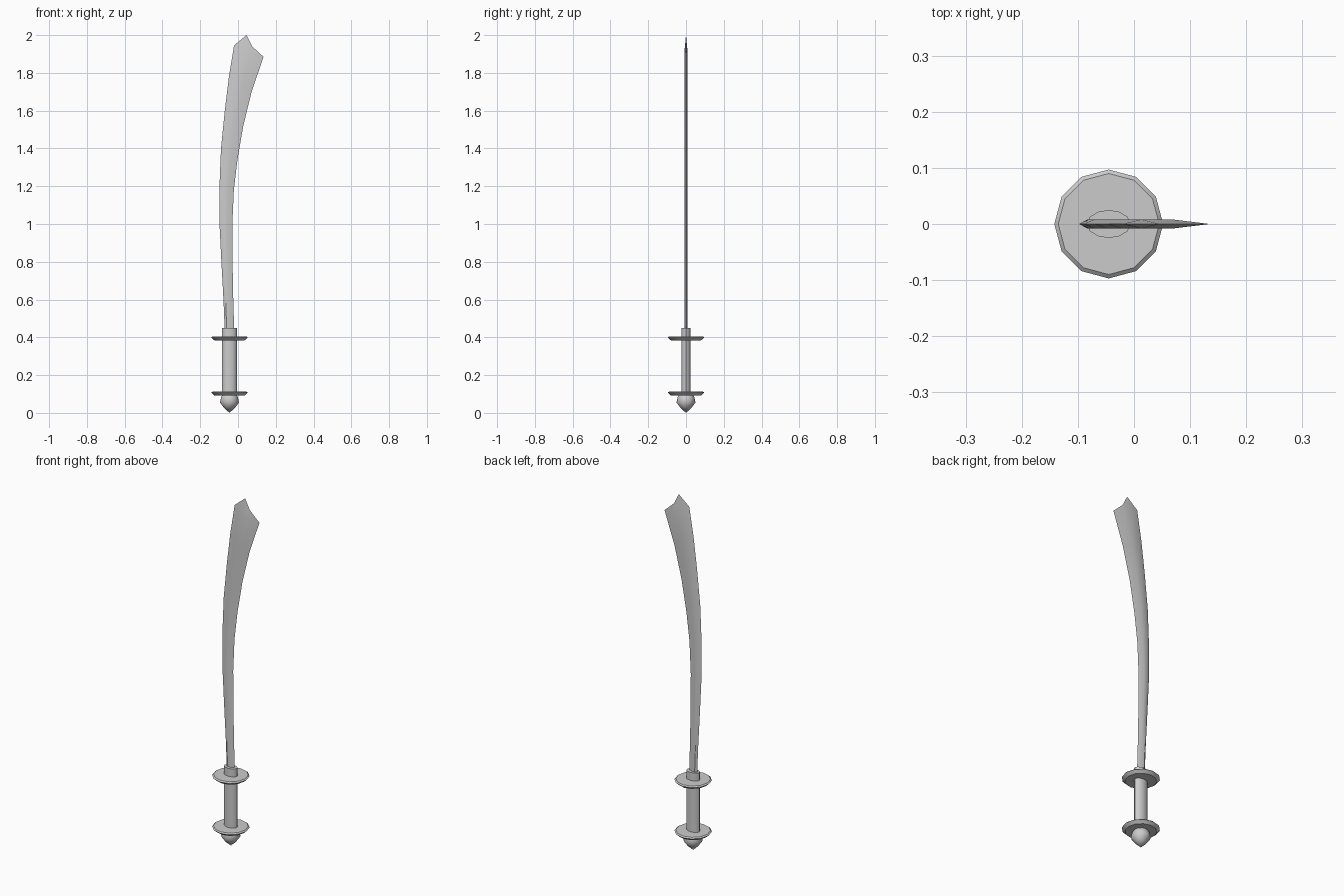
import bpy, bmesh, math

if "Cube" in bpy.data.objects:
    bpy.data.objects.remove(bpy.data.objects["Cube"])

CX = -0.045  # hilt axis


def finish(name, bm, angle=35):
    bmesh.ops.recalc_face_normals(bm, faces=bm.faces)
    me = bpy.data.meshes.new(name)
    bm.to_mesh(me)
    bm.free()
    ob = bpy.data.objects.new(name, me)
    bpy.context.collection.objects.link(ob)
    bpy.ops.object.select_all(action='DESELECT')
    ob.select_set(True)
    bpy.context.view_layer.objects.active = ob
    bpy.ops.object.shade_smooth_by_angle(angle=math.radians(angle))
    return ob


def lathe(name, profile, sides=12, squash=1.0, angle=35):
    """Turn (radius, z) points round the hilt axis, capping both ends."""
    bm = bmesh.new()
    rings = []
    for r, z in profile:
        rings.append([bm.verts.new((CX + r * math.cos(2 * math.pi * i / sides),
                                    squash * r * math.sin(2 * math.pi * i / sides), z))
                      for i in range(sides)])
    for a, b in zip(rings, rings[1:]):
        for i in range(sides):
            j = (i + 1) % sides
            bm.faces.new((a[i], a[j], b[j], b[i]))
    bm.faces.new(rings[0])
    bm.faces.new(rings[-1])
    bmesh.ops.remove_doubles(bm, verts=bm.verts, dist=0.0003)
    return finish(name, bm, angle)


# Hilt: oval grip, two saucer-shaped guards, pointed pommel
lathe("grip", [(0.039, 0.08), (0.039, 0.45)], squash=0.64)
for name, z in (("upper_guard", 0.384), ("lower_guard", 0.092)):
    lathe(name, [(0.080, z), (0.097, z + 0.015), (0.090, z + 0.021)])
lathe("pommel", [(0.034, 0.098), (0.044, 0.085), (0.050, 0.055), (0.030, 0.028), (0.0001, 0.0)], angle=50)

# Blade: hexagonal sections (spine z, spine x, edge z, edge x), widening to the tip
rows = [(0.43, -0.070, 0.43, -0.020), (0.60, -0.077, 0.60, -0.025),
        (0.80, -0.088, 0.80, -0.029), (1.00, -0.098, 1.00, -0.030),
        (1.20, -0.098, 1.18, -0.022), (1.40, -0.090, 1.34, -0.003),
        (1.60, -0.070, 1.52, 0.028), (1.78, -0.048, 1.70, 0.072),
        (1.945, -0.021, 1.885, 0.135)]
half = 0.008
bm = bmesh.new()
sections = []
for zl, xl, zr, xr in rows:
    def point(t, y):
        return bm.verts.new((xl + (xr - xl) * t, y, zl + (zr - zl) * t))
    sections.append([point(0, 0), point(0.22, -half), point(0.58, -half),
                     point(1, 0), point(0.58, half), point(0.22, half)])
for a, b in zip(sections, sections[1:]):
    for i in range(6):
        j = (i + 1) % 6
        bm.faces.new((a[i], a[j], b[j], b[i]))
bm.faces.new(sections[0])

# Notched tip tapering to a sharp rim
s = sections[-1]
tip = bm.verts.new((0.045, 0, 2.0))
notch = bm.verts.new((0.075, 0, 1.94))
for v in (s[1], s[2], s[4], s[5]):
    v.co.z -= 0.015
for inner, outer in ((s[1], s[2]), (s[5], s[4])):
    bm.faces.new((s[0], inner, tip))
    bm.faces.new((inner, outer, notch, tip))
    bm.faces.new((outer, s[3], notch))
finish("blade", bm, 30)
